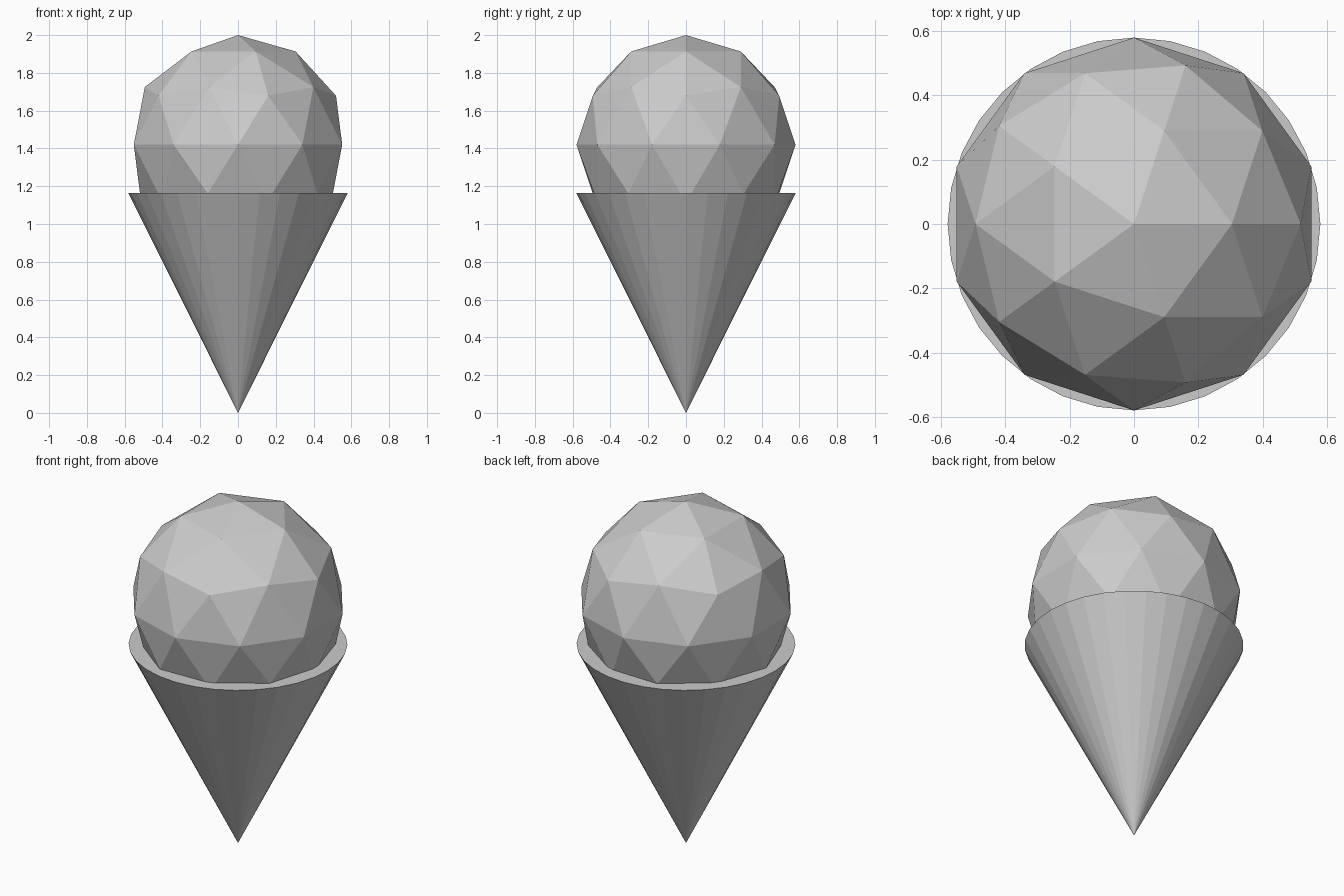
import bpy
from math import pi

if "Cube" in bpy.data.objects:
    bpy.data.objects.remove(bpy.data.objects["Cube"])

R = 0.58      # shared radius of cone rim and scoop
H = 1.163     # cone height

# Wafer cone: capped, point down
bpy.ops.mesh.primitive_cone_add(vertices=32, radius1=0, radius2=R, depth=H,
                                end_fill_type='NGON', location=(0, 0, H / 2))
bpy.context.object.name = "wafer_cone"

# Faceted scoop resting in the rim
bpy.ops.mesh.primitive_ico_sphere_add(subdivisions=2, radius=R,
                                      location=(0, 0, 2 - R))
bpy.context.object.name = "ice_cream_scoop"
